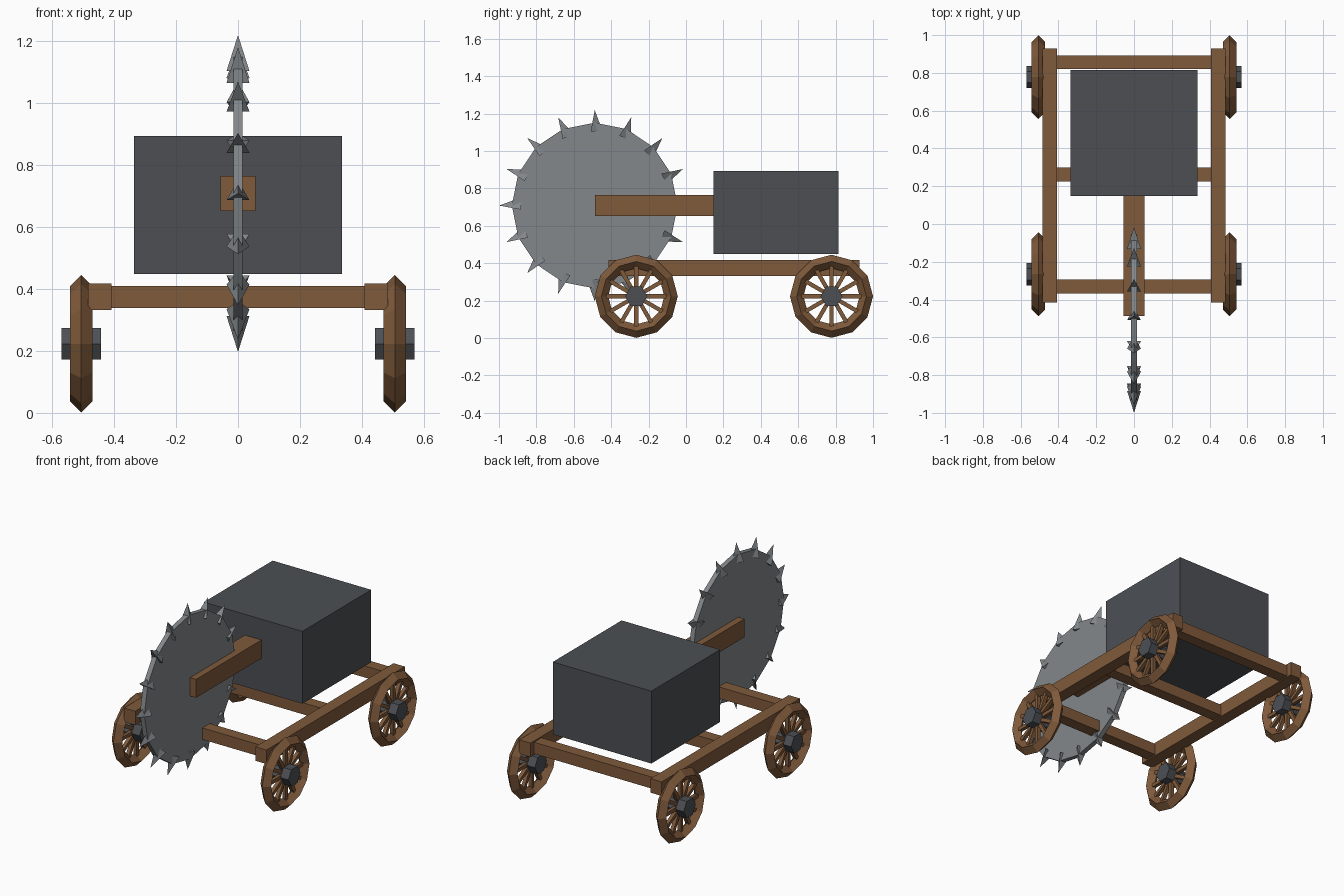
import bpy, bmesh, math
from mathutils import Matrix, Vector

if "Cube" in bpy.data.objects:
    bpy.data.objects.remove(bpy.data.objects["Cube"])


def material(name, rgb):
    m = bpy.data.materials.new(name)
    m.diffuse_color = (*rgb, 1)
    m.use_nodes = True
    m.node_tree.nodes["Principled BSDF"].inputs["Base Color"].default_value = m.diffuse_color
    return m


WOOD = material("brown wood", (0.215, 0.103, 0.044))
DARK = material("dark iron", (0.072, 0.078, 0.088))
STEEL = material("grey steel", (0.225, 0.243, 0.254))


def finish(name, bm, mat):
    bmesh.ops.recalc_face_normals(bm, faces=bm.faces)
    me = bpy.data.meshes.new(name)
    bm.to_mesh(me)
    bm.free()
    me.materials.append(mat)
    ob = bpy.data.objects.new(name, me)
    bpy.context.collection.objects.link(ob)
    return ob


def add_box(bm, lo, hi, matrix=Matrix()):
    lo, hi = Vector(lo), Vector(hi)
    m = matrix @ Matrix.Translation((lo + hi) / 2) @ Matrix.Diagonal((*(hi - lo), 1))
    bmesh.ops.create_cube(bm, size=1, matrix=m)


def box(name, lo, hi, mat):
    bm = bmesh.new()
    add_box(bm, lo, hi)
    return finish(name, bm, mat)


def prism(name, sides, radius, depth, centre, mat):
    """Cylinder along x with a vertex pointing along y."""
    bm = bmesh.new()
    bmesh.ops.create_cone(bm, cap_ends=True, segments=sides, radius1=radius, radius2=radius, depth=depth)
    # make sure the first vertex lies on the local y axis, then turn z onto x
    v = bm.verts[:][0].co
    bm.transform(Matrix.Rotation(math.pi / 2 - math.atan2(v.y, v.x), 4, 'Z'))
    bm.transform(Matrix.Translation(centre) @ Matrix.Rotation(math.pi / 2, 4, 'Y'))
    return finish(name, bm, mat)


# Frame: two side rails and three crossbars
for side, s in (("left", -1), ("right", 1)):
    x = sorted((s * 0.408, s * 0.484))
    box(side + "_rail", (x[0], -0.415, 0.332), (x[1], 0.928, 0.418), WOOD)
for name, y in (("front", -0.331), ("middle", 0.262), ("back", 0.857)):
    box(name + "_crossbar", (-0.415, y - 0.036, 0.339), (0.415, y + 0.036, 0.41), WOOD)

# Engine box and the beam that carries the blade
box("engine_box", (-0.335, 0.147, 0.448), (0.335, 0.815, 0.893), DARK)
box("blade_beam", (-0.056, -0.487, 0.652), (0.056, 0.16, 0.765), WOOD)

# Saw blade disc
BLADE = Vector((0, -0.488, 0.708))
prism("saw_disc", 16, 0.443, 0.03, BLADE, STEEL)

# Saw teeth: three-sided spikes, one edge leading round the rim
bm = bmesh.new()
for i in range(16):
    turn = Matrix.Translation(BLADE) @ Matrix.Rotation(i * math.tau / 16, 4, 'X')
    base = [bm.verts.new(turn @ Vector(p)) for p in
            ((0, 0.043, 0.395), (0.037, -0.0215, 0.395), (-0.037, -0.0215, 0.395))]
    tip = bm.verts.new(turn @ Vector((0, 0, 0.511)))
    bm.faces.new(base)
    for k in range(3):
        bm.faces.new((base[k], base[(k + 1) % 3], tip))
finish("saw_teeth", bm, STEEL)

# Wheels: diamond-section rim, twelve spokes, six-sided hub
R_MID, R_TUBE = 0.186, 0.036
for side, s in (("left", -1), ("right", 1)):
    for end, y in (("front", -0.266), ("back", 0.778)):
        c = Vector((s * 0.506, y, 0.223))
        name = f"{end}_{side}_wheel_"
        rim, spokes = bmesh.new(), bmesh.new()
        rings = []
        for i in range(12):
            turn = Matrix.Translation(c) @ Matrix.Rotation(i * math.tau / 12, 4, 'X')
            rings.append([rim.verts.new(turn @ Vector(p)) for p in
                          ((0, 0, R_MID + R_TUBE), (R_TUBE, 0, R_MID),
                           (0, 0, R_MID - R_TUBE), (-R_TUBE, 0, R_MID))])
            add_box(spokes, (-0.011, -0.011, 0.03), (0.011, 0.011, 0.175), turn)
        for i in range(12):
            a, b = rings[i], rings[(i + 1) % 12]
            for k in range(4):
                rim.faces.new((a[k], b[k], b[(k + 1) % 4], a[(k + 1) % 4]))
        finish(name + "rim", rim, WOOD)
        finish(name + "spokes", spokes, WOOD)
        prism(name + "hub", 6, 0.059, 0.128, c, DARK)
